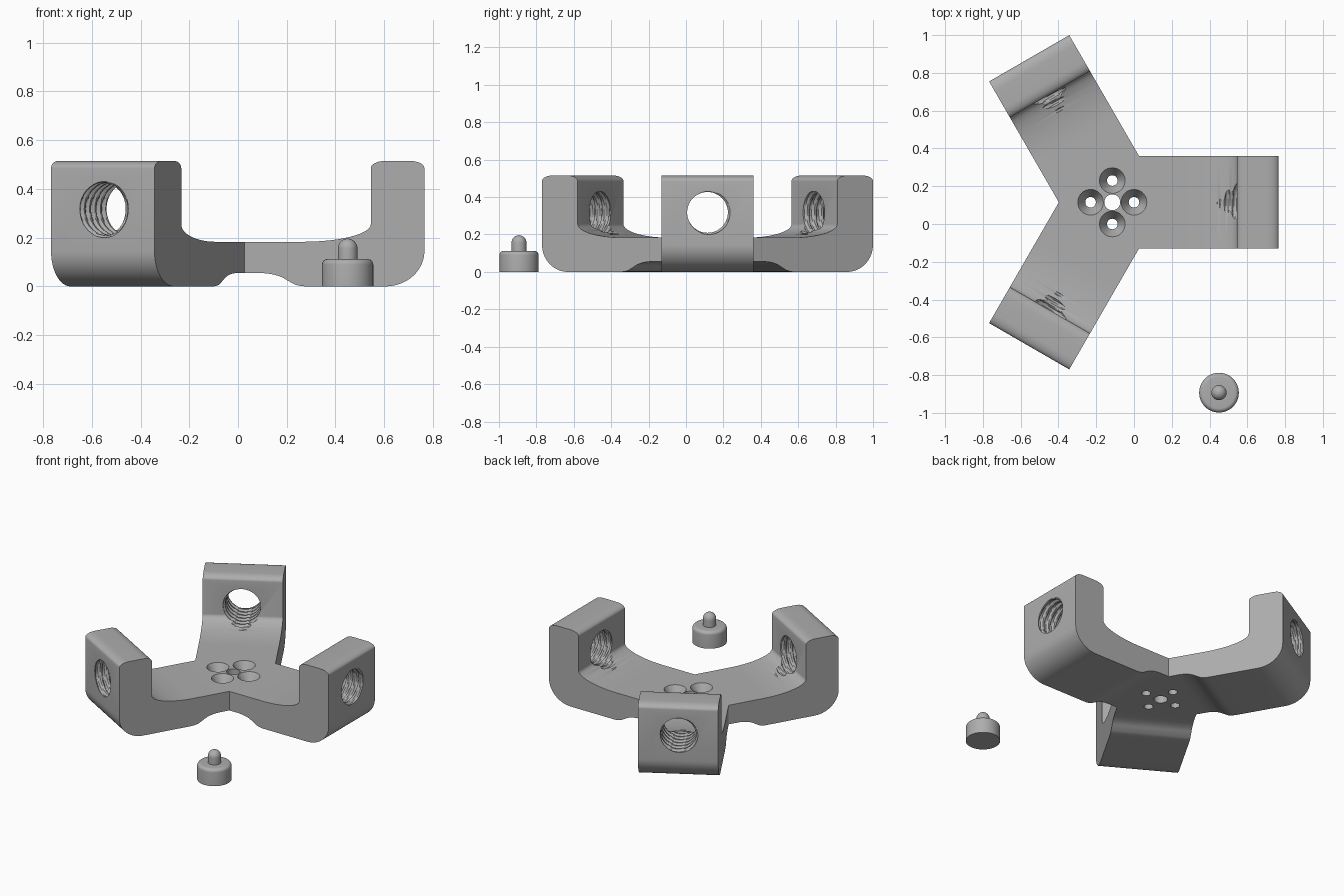
import bpy, bmesh, math
from mathutils import Matrix, Vector

if "Cube" in bpy.data.objects:
    bpy.data.objects.remove(bpy.data.objects["Cube"])

CX, CY = -0.115, 0.115      # hub centre
W = 0.245                   # half width of an arm
INNER = W / math.tan(math.radians(60))
HOLE_Z = 0.318

grey = bpy.data.materials.new("grey")
grey.diffuse_color = (0.42, 0.42, 0.42, 1)
grey.use_nodes = True
grey.node_tree.nodes["Principled BSDF"].inputs["Base Color"].default_value = grey.diffuse_color


def make_object(name, bm):
    bmesh.ops.recalc_face_normals(bm, faces=bm.faces)
    me = bpy.data.meshes.new(name)
    bm.to_mesh(me)
    bm.free()
    ob = bpy.data.objects.new(name, me)
    bpy.context.collection.objects.link(ob)
    me.materials.append(grey)
    return ob


def select(ob):
    bpy.ops.object.select_all(action='DESELECT')
    ob.select_set(True)
    bpy.context.view_layer.objects.active = ob


def ellipse(cx, cz, rx, rz, a0, a1, n):
    return [(cx + rx * math.cos(math.radians(a0 + (a1 - a0) * i / n)),
             cz + rz * math.sin(math.radians(a0 + (a1 - a0) * i / n))) for i in range(n + 1)]


def lathe(name, profile, centre, n=48):
    """Closed turned solid; the profile starts and ends on the axis."""
    bm = bmesh.new()
    vs = [bm.verts.new((r, 0, z)) for r, z in profile]
    es = [bm.edges.new(p) for p in zip(vs, vs[1:])]
    bmesh.ops.spin(bm, geom=vs + es, axis=(0, 0, 1), cent=(0, 0, 0), angle=2 * math.pi,
                   steps=n, use_merge=False)
    bmesh.ops.remove_doubles(bm, verts=bm.verts, dist=1e-5)
    bmesh.ops.translate(bm, verts=bm.verts, vec=centre)
    return make_object(name, bm)


def cut(target, cutter):
    m = target.modifiers.new("cut", 'BOOLEAN')
    m.operation, m.solver, m.object = 'DIFFERENCE', 'EXACT', cutter
    select(target)
    bpy.ops.object.modifier_apply(modifier=m.name)
    bpy.data.objects.remove(cutter)


# Side profile of one arm as (radius, height), from hub top round to hub bottom
profile = [(INNER, 0.183)]
profile += ellipse(0.38, 0.255, 0.28, 0.072, -90, 0, 16)      # floor sweeping up
profile += ellipse(0.72, 0.485, 0.06, 0.03, 180, 90, 8)       # top inner edge
profile += ellipse(0.82, 0.485, 0.06, 0.03, 90, 0, 8)         # top outer edge
profile += ellipse(0.72, 0.145, 0.16, 0.145, 0, -90, 14)      # outer heel
profile += ellipse(0.40, 0.028, 0.075, 0.028, -90, -135, 4)   # underside relief
profile += ellipse(0.20, 0.0, 0.13, 0.055, 30, 90, 8)
profile += [(INNER, 0.055)]


# Three arms meeting in a hub
bm = bmesh.new()
last = len(profile) - 1
for k in range(3):
    rot = Matrix.Translation((CX, CY, 0)) @ Matrix.Rotation(math.radians(120 * k), 4, 'Z')
    cols = []
    for y in (-W, 0, W):
        col = []
        for i, (r, z) in enumerate(profile):
            if y == 0 and i in (0, last):
                r = 0
            col.append(bm.verts.new(rot @ Vector((r, y, z))))
        cols.append(col)
    for a, b in zip(cols, cols[1:]):
        for i in range(last):
            bm.faces.new((a[i], a[i + 1], b[i + 1], b[i]))
    bm.faces.new(cols[0])
    bm.faces.new(cols[2][::-1])
bmesh.ops.remove_doubles(bm, verts=bm.verts, dist=1e-4)
bracket = make_object("three_arm_bracket", bm)


# Threaded holes through the posts
def thread_cutter(angle, n=48, pitch=0.044, sub=8):
    bm = bmesh.new()
    start, stop = 0.42, 0.95
    steps = round((stop - start) / pitch * sub)
    rings = []
    for j in range(steps + 1):
        x = start + pitch * j / sub
        ring = []
        for i in range(n):
            t = 2 * math.pi * i / n
            f = (j / sub - i / n) % 1.0
            r = 0.109 + 0.012 * min(1, max(0, 2 - abs(f - 0.5) * 6 + 0.0))
            ring.append(bm.verts.new((x, r * math.cos(t), HOLE_Z + r * math.sin(t))))
        rings.append(ring)
    for a, b in zip(rings, rings[1:]):
        for i in range(n):
            k = (i + 1) % n
            bm.faces.new((a[i], a[k], b[k], b[i]))
    bm.faces.new(rings[0])
    bm.faces.new(rings[-1])
    bm.transform(Matrix.Translation((CX, CY, 0)) @ Matrix.Rotation(angle, 4, 'Z'))
    return make_object("thread_cutter", bm)


for k in range(3):
    cut(bracket, thread_cutter(math.radians(120 * k)))

# Centre hole and four countersunk screw holes
cut(bracket, lathe("hole_cutter", [(0, -0.1), (0.042, -0.1), (0.042, 0.3), (0, 0.3)], (CX, CY, 0)))
sink = [(0, -0.1), (0.028, -0.1), (0.028, 0.115), (0.068, 0.183), (0.068, 0.3), (0, 0.3)]
for k in range(4):
    a = math.pi / 2 * k
    cut(bracket, lathe("sink_cutter", sink,
                       (CX + 0.115 * math.cos(a), CY + 0.115 * math.sin(a), 0), 32))

# Loose plug with a round-tipped pin
plug = [(0, 0), (0.105, 0)] + ellipse(0.083, 0.09, 0.022, 0.022, 0, 90, 6)
plug += [(0.04, 0.112)] + ellipse(0, 0.156, 0.04, 0.04, 0, 90, 10)
plug[-1] = (0, 0.196)
pin = lathe("plug_with_pin", plug, (0.45, -0.893, 0))

for ob in (bracket, pin):
    select(ob)
    bpy.ops.object.shade_smooth_by_angle(angle=math.radians(30))
